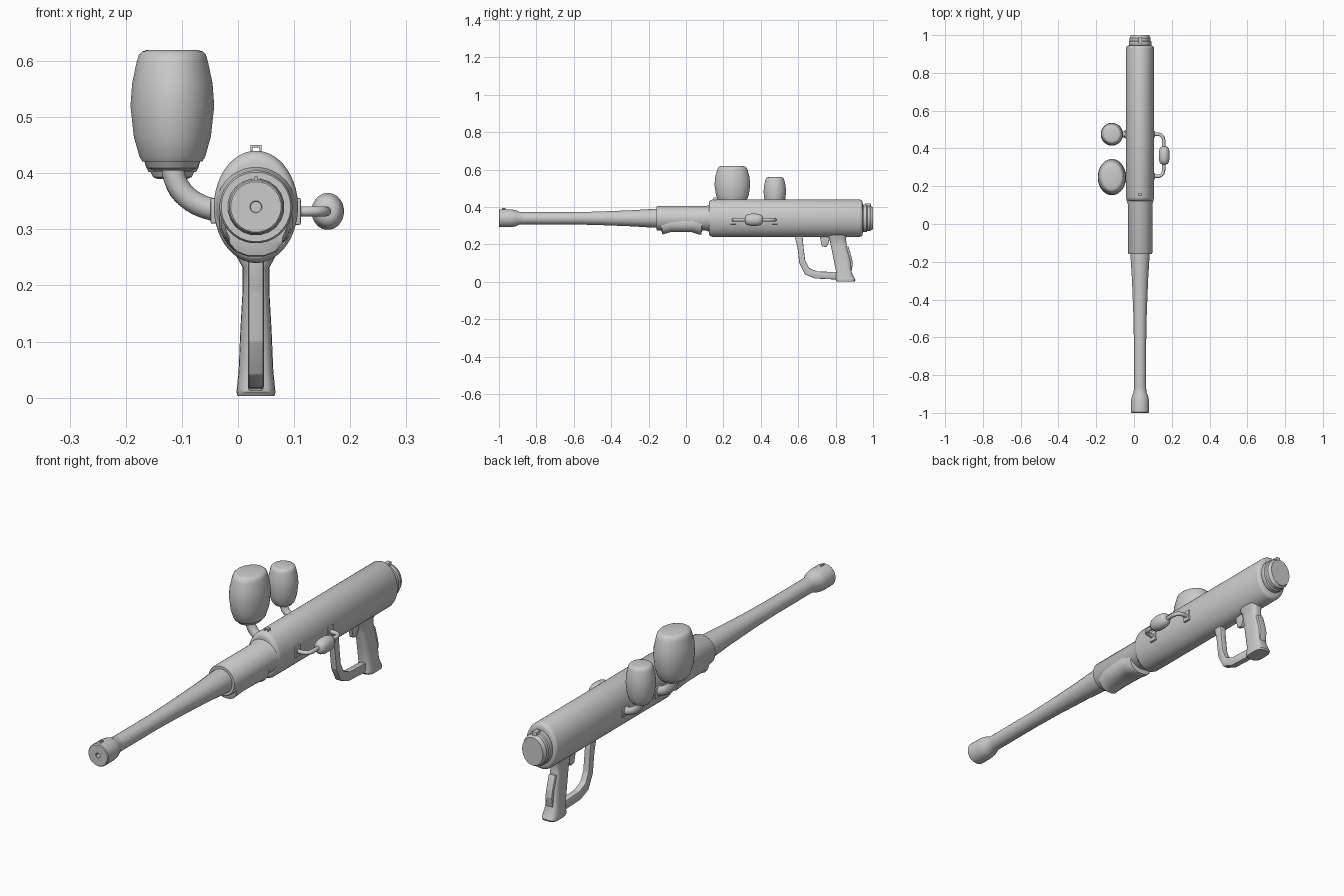
import bpy, bmesh, math
from mathutils import Vector

if "Cube" in bpy.data.objects:
    bpy.data.objects.remove(bpy.data.objects["Cube"])

CX, CZ = 0.032, 0.34


def finish(name, bm, angle=35):
    bmesh.ops.remove_doubles(bm, verts=bm.verts, dist=1e-6)
    bmesh.ops.recalc_face_normals(bm, faces=bm.faces)
    me = bpy.data.meshes.new(name)
    bm.to_mesh(me)
    bm.free()
    ob = bpy.data.objects.new(name, me)
    bpy.context.collection.objects.link(ob)
    bpy.ops.object.select_all(action='DESELECT')
    ob.select_set(True)
    bpy.context.view_layer.objects.active = ob
    bpy.ops.object.shade_smooth_by_angle(angle=math.radians(angle))
    return ob


def loft(name, axis, sections, n=32, power=2.0, closed=True, angle=35):
    """Sections (pos, cu, cv, ru, rv); plane is xz for axis y, xy for axis z."""
    bm = bmesh.new()
    rings = []
    for p, cu, cv, ru, rv in sections:
        ring = []
        for i in range(n):
            a = 2 * math.pi * (i + 0.5) / n
            c, s = math.cos(a), math.sin(a)
            u = cu + ru * math.copysign(abs(c) ** (2 / power), c)
            v = cv + rv * math.copysign(abs(s) ** (2 / power), s)
            ring.append(bm.verts.new((u, p, v) if axis == 'y' else (u, v, p)))
        rings.append(ring)
    for a, b in zip(rings, rings[1:]):
        for i in range(n):
            j = (i + 1) % n
            bm.faces.new((a[i], a[j], b[j], b[i]))
    bm.faces.new(rings[0])
    bm.faces.new(rings[-1])
    return finish(name, bm, angle)


def barrel_part(name, prof, ratio=1.0, n=32):
    return loft(name, 'y', [(y, CX, CZ, r * ratio, r) for y, r in prof], n)


def prism(name, pts, half, bevel=0.0, cx=CX):
    """Side outline in (y, z), extruded across x."""
    bm = bmesh.new()
    f = bm.faces.new([bm.verts.new((cx - half, y, z)) for y, z in pts])
    ext = bmesh.ops.extrude_face_region(bm, geom=[f])['geom']
    bmesh.ops.translate(bm, vec=(2 * half, 0, 0),
                        verts=[v for v in ext if isinstance(v, bmesh.types.BMVert)])
    if bevel:
        bmesh.ops.bevel(bm, geom=bm.edges[:], offset=bevel, segments=2,
                        profile=0.5, affect='EDGES')
    return finish(name, bm)


def box(name, c, half, bevel=0.003):
    x, y, z = c
    hx, hy, hz = half
    return prism(name, [(y - hy, z - hz), (y + hy, z - hz), (y + hy, z + hz), (y - hy, z + hz)],
                 hx, bevel, cx=x)


def tube(name, pts, r):
    """Smooth pipe through Bezier points (co, left handle, right handle)."""
    cu = bpy.data.curves.new(name, 'CURVE')
    cu.dimensions = '3D'
    cu.bevel_depth, cu.bevel_resolution, cu.resolution_u = r, 4, 10
    sp = cu.splines.new('BEZIER')
    sp.bezier_points.add(len(pts) - 1)
    for bp, (co, l, h) in zip(sp.bezier_points, pts):
        bp.co, bp.handle_left, bp.handle_right = co, l, h
    ob = bpy.data.objects.new(name, cu)
    bpy.context.collection.objects.link(ob)
    bpy.ops.object.select_all(action='DESELECT')
    ob.select_set(True)
    bpy.context.view_layer.objects.active = ob
    bpy.ops.object.convert(target='MESH')
    bpy.ops.object.shade_smooth_by_angle(angle=math.radians(35))


# Oval receiver with rounded ends
barrel_part("receiver", [(0.122, 0.078), (0.124, 0.089), (0.130, 0.096), (0.142, 0.1),
                         (0.93, 0.1), (0.938, 0.097), (0.943, 0.09), (0.945, 0.078)], 0.75, 48)

# Rear cap
barrel_part("rear_cap", [(0.94, 0.066), (0.948, 0.073), (0.966, 0.073), (0.97, 0.068),
                         (0.985, 0.068), (0.988, 0.064), (1.0, 0.06)], 0.82)
box("rear_latch", (CX, 0.972, 0.408), (0.010, 0.016, 0.012))

# Front sleeve, barrel and muzzle with bore
barrel_part("front_sleeve", [(-0.158, 0.056), (-0.158, 0.062), (-0.153, 0.065),
                             (0.105, 0.065), (0.118, 0.07), (0.13, 0.072)])
barrel_part("barrel", [(-0.9, 0.033), (-0.62, 0.033), (-0.48, 0.036), (-0.3, 0.043),
                       (-0.17, 0.051), (-0.15, 0.051)], n=20)
barrel_part("muzzle", [(-0.95, 0.009), (-0.998, 0.009), (-1.0, 0.011), (-1.0, 0.045),
                       (-0.996, 0.048), (-0.935, 0.048), (-0.91, 0.043),
                       (-0.89, 0.034), (-0.87, 0.033)], n=24)
box("front_bead", (CX, -0.975, CZ + 0.048), (0.003, 0.01, 0.006), 0.001)

# Hand rest under the sleeve
loft("hand_rest", 'y', [(y, CX, 0.312, w, 0.312 - z) for y, z, w in
     [(-0.13, 0.268, 0.055), (-0.125, 0.252, 0.055), (-0.085, 0.265, 0.062),
      (0.03, 0.265, 0.066), (0.072, 0.251, 0.06), (0.083, 0.254, 0.058),
      (0.085, 0.275, 0.058)]], 16, 2.4)

# Top sight, as a small open frame
for s in (-1, 1):
    box("sight_post", (CX + s * 0.008, 0.155, 0.443), (0.002, 0.008, 0.007), 0.0005)
box("sight_bridge", (CX, 0.155, 0.448), (0.010, 0.008, 0.002), 0.0005)

# Two upright tanks on bent pipes at the left side
TANK = [(0.405, 0.034), (0.409, 0.044), (0.421, 0.050), (0.421, 0.054), (0.43, 0.059),
        (0.465, 0.069), (0.52, 0.075), (0.56, 0.072), (0.598, 0.064), (0.611, 0.060),
        (0.617, 0.054), (0.62, 0.044)]
for name, y, s, ratio in (("large", 0.248, 1.0, 1.28), ("small", 0.475, 0.79, 1.02)):
    x, base = -0.117, 0.333
    loft(name + "_tank", 'z', [(base + (z - base) * s, x, y, r * s, r * s * ratio)
                               for z, r in TANK])
    top = base + 0.085 * s
    tube(name + "_tank_pipe", [
        (Vector((-0.03, y, base)), (-0.02, y, base), (-0.08, y, base + 0.005)),
        (Vector((x, y, top)), (x, y, top - 0.05 * s), (x, y, top + 0.02))], 0.02 * s)
    box(name + "_pipe_flange", (-0.040, y, base), (0.009, 0.028 * s, 0.023 * s))

# Bulb on a looped thin pipe at the right side
Y0, Y1, BX, BZ = 0.253, 0.475, 0.157, 0.332
tube("bulb_pipe", [
    ((0.1, Y0, BZ), (0.09, Y0, BZ), (0.11, Y0, BZ)),
    ((0.125, Y0, BZ), (0.115, Y0, BZ), (0.145, Y0, BZ)),
    ((BX, Y0 + 0.035, BZ), (BX, Y0 + 0.012, BZ), (BX, Y0 + 0.06, BZ)),
    ((BX, Y1 - 0.035, BZ), (BX, Y1 - 0.06, BZ), (BX, Y1 - 0.012, BZ)),
    ((0.125, Y1, BZ), (0.145, Y1, BZ), (0.115, Y1, BZ)),
    ((0.1, Y1, BZ), (0.11, Y1, BZ), (0.09, Y1, BZ))], 0.009)
loft("bulb", 'y', [(0.363 + y, BX + 0.003, BZ, r * 0.88, r) for y, r in
     [(-0.047, 0.012), (-0.044, 0.022), (-0.035, 0.028), (-0.015, 0.033), (0.015, 0.033),
      (0.035, 0.028), (0.044, 0.022), (0.047, 0.012)]], 24, angle=60)
for y in (Y0, Y1):
    box("bulb_flange", (0.104, y, BZ), (0.008, 0.018, 0.024))

# Pistol grip with flared top and foot
GRIP = [(0.003, 0.805, 0.903, 0.033), (0.010, 0.800, 0.906, 0.035), (0.018, 0.800, 0.902, 0.034),
        (0.05, 0.803, 0.886, 0.031), (0.12, 0.789, 0.879, 0.028), (0.19, 0.775, 0.860, 0.024),
        (0.232, 0.765, 0.855, 0.024), (0.25, 0.758, 0.862, 0.034), (0.27, 0.758, 0.862, 0.036)]
loft("grip", 'z', [(z, CX, (a + b) / 2, w, (b - a) / 2) for z, a, b, w in GRIP], 24, 3.5)
prism("grip_backstrap", [(0.878, 0.05), (0.886, 0.06), (0.892, 0.10), (0.886, 0.13),
                         (0.868, 0.19), (0.85, 0.19), (0.855, 0.05)], 0.016, 0.004)

# Trigger guard and trigger
prism("trigger_guard", [(0.578, 0.255), (0.595, 0.19), (0.606, 0.10), (0.636, 0.04),
                        (0.69, 0.018), (0.82, 0.012), (0.82, 0.052), (0.70, 0.056),
                        (0.657, 0.075), (0.637, 0.115), (0.628, 0.19), (0.622, 0.255)],
      0.014, 0.004)
prism("trigger", [(0.715, 0.255), (0.718, 0.228), (0.727, 0.19), (0.750, 0.185),
                  (0.760, 0.20), (0.775, 0.255)], 0.009, 0.002)
